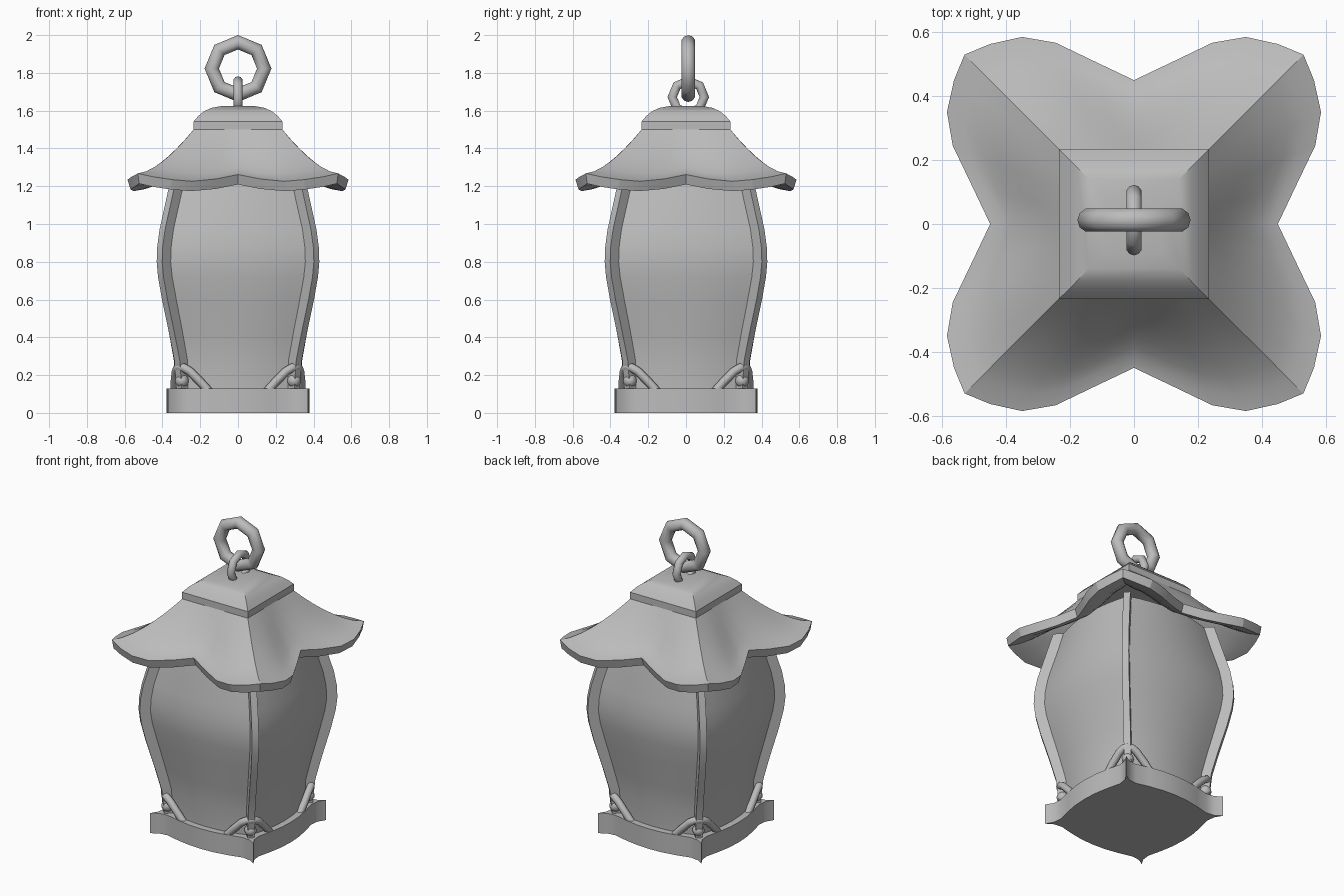
import bpy, bmesh, math
from mathutils import Matrix, Vector

if "Cube" in bpy.data.objects:
    bpy.data.objects.remove(bpy.data.objects["Cube"])

metal = bpy.data.materials.new("grey metal")
metal.diffuse_color = (0.5, 0.5, 0.5, 1)
metal.use_nodes = True
metal.node_tree.nodes["Principled BSDF"].inputs["Base Color"].default_value = metal.diffuse_color


def finish(ob, angle=30):
    ob.data.materials.clear()
    ob.data.materials.append(metal)
    bpy.ops.object.select_all(action='DESELECT')
    ob.select_set(True)
    bpy.context.view_layer.objects.active = ob
    if ob.modifiers:
        for m in list(ob.modifiers):
            bpy.ops.object.modifier_apply(modifier=m.name)
    bpy.ops.object.shade_smooth_by_angle(angle=math.radians(angle))
    return ob


def loft(name, rings, caps=True):
    """Skin a stack of closed rings that all have the same point count."""
    bm = bmesh.new()
    vs = [[bm.verts.new(p) for p in r] for r in rings]
    n = len(vs[0])
    for a, b in zip(vs, vs[1:]):
        for i in range(n):
            j = (i + 1) % n
            bm.faces.new((a[i], a[j], b[j], b[i]))
    if caps:
        bm.faces.new(vs[0][::-1])
        bm.faces.new(vs[-1])
        bmesh.ops.recalc_face_normals(bm, faces=bm.faces)
    me = bpy.data.meshes.new(name)
    bm.to_mesh(me)
    bm.free()
    ob = bpy.data.objects.new(name, me)
    bpy.context.collection.objects.link(ob)
    return ob


def four_sides(side):
    """Repeat the front side's points (left corner onward) round all four sides."""
    out = []
    for k in range(4):
        rot = Matrix.Rotation(k * math.pi / 2, 3, 'Z')
        out += [rot @ Vector(p) for p in side]
    return out


# base plate with bracket-shaped sides
half = [(.37, .37), (.325, .342), (.27, .335), (.18, .357), (.09, .373)]
side = [(-x, -y) for x, y in half] + [(0, -.378)] + [(x, -y) for x, y in half[:0:-1]]
finish(loft("base_plate", [four_sides([(x, y, z) for x, y in side]) for z in (0, .13)]))

# bulging body panels: height, corner half width, fin outer half width
profile = [(.1, .285, .31), (.28, .29, .323), (.42, .315, .35), (.6, .35, .388),
           (.72, .372, .409), (.8, .38, .416), (.88, .377, .413), (.97, .365, .401),
           (1.17, .32, .357), (1.27, .30, .335)]
us = [-1 + i / 4 for i in range(8)]
finish(loft("body_panels", [four_sides([(u * c, -c - .05 * (1 - u * u), z) for u in us])
                            for z, c, o in profile]), 30)

# fins standing diagonally on the four body corners
t = .0145
for k in range(4):
    rot = Matrix.Rotation(k * math.pi / 2, 3, 'Z')
    rings = []
    for z, c, o in profile:
        i = c - .04
        pts = [(i - t, -i - t, z), (o - t, -o - t, z), (o + t, -o + t, z), (i + t, -i + t, z)]
        rings.append([rot @ Vector(p) for p in pts])
    finish(loft("corner_fin_%d" % (k + 1), rings))

# arched loops and studs at the base corners
path = [(.15, -.335, .11), (.20, -.334, .165), (.255, -.328, .22), (.285, -.322, .238),
        (.308, -.308, .243)]
path = path + [(-y, -x, z) for x, y, z in path[-2::-1]]
for k in range(4):
    cu = bpy.data.curves.new("corner_loop", 'CURVE')
    cu.dimensions = '3D'
    cu.bevel_depth = .023
    cu.bevel_resolution = 2
    cu.use_fill_caps = True
    sp = cu.splines.new('POLY')
    sp.points.add(len(path) - 1)
    for p, co in zip(sp.points, path):
        p.co = (*co, 1)
    ob = bpy.data.objects.new("corner_loop_%d" % (k + 1), cu)
    bpy.context.collection.objects.link(ob)
    ob.rotation_euler.z = k * math.pi / 2
    bpy.ops.object.select_all(action='DESELECT')
    ob.select_set(True)
    bpy.context.view_layer.objects.active = ob
    bpy.ops.object.convert(target='MESH')
    finish(bpy.context.object, 50)
    a = -math.pi / 4 + k * math.pi / 2
    bpy.ops.mesh.primitive_uv_sphere_add(segments=12, ring_count=8, radius=.036,
        location=(.42 * math.cos(a), .42 * math.sin(a), .17))
    bpy.context.object.name = "corner_stud_%d" % (k + 1)
    finish(bpy.context.object, 50)

# flared roof with scalloped eaves
rim = [(.53, .53, 1.268), (.45, .563, 1.25), (.35, .585, 1.235), (.245, .567, 1.226),
       (.12, .507, 1.238)]
eave = [(-x, -y, z) for x, y, z in rim] + [(0, -.45, 1.262)] + [(x, -y, z) for x, y, z in rim[:0:-1]]
w, top = .235, 1.5
rings = []
for s in (1, .85, .7, .55, .4, .27, .13, 0):
    row = []
    for x, y, z in eave:
        u = x / .53
        row.append((w * u + (x - w * u) * s, -w + (y + w) * s,
                    top - (top - z) * (1 - (1 - s) ** 1.6)))
    rings.append(four_sides(row))
roof = loft("roof", rings, caps=False)
sol = roof.modifiers.new("thickness", 'SOLIDIFY')
sol.thickness = .055
sol.offset = -1
finish(roof, 22)

# square cap with pillow top
cap = [(.235, 1.49), (.235, 1.543), (.21, 1.572), (.18, 1.597), (.14, 1.615), (.09, 1.624)]
finish(loft("roof_cap", [four_sides([(-r, -r, z)]) for r, z in cap]), 25)

# hanging rings: octagonal links at right angles
for name, loc, rot, R, r in (("hanging_ring", (0, .012, 1.823), (math.pi / 2, 0, 0), .139, .038),
                             ("cap_link", (0, .012, 1.672), (0, math.pi / 2, 0), .085, .025)):
    bpy.ops.mesh.primitive_torus_add(major_segments=8, minor_segments=10, major_radius=R,
                                     minor_radius=r, location=loc, rotation=rot)
    bpy.context.object.name = name
    finish(bpy.context.object, 50)
